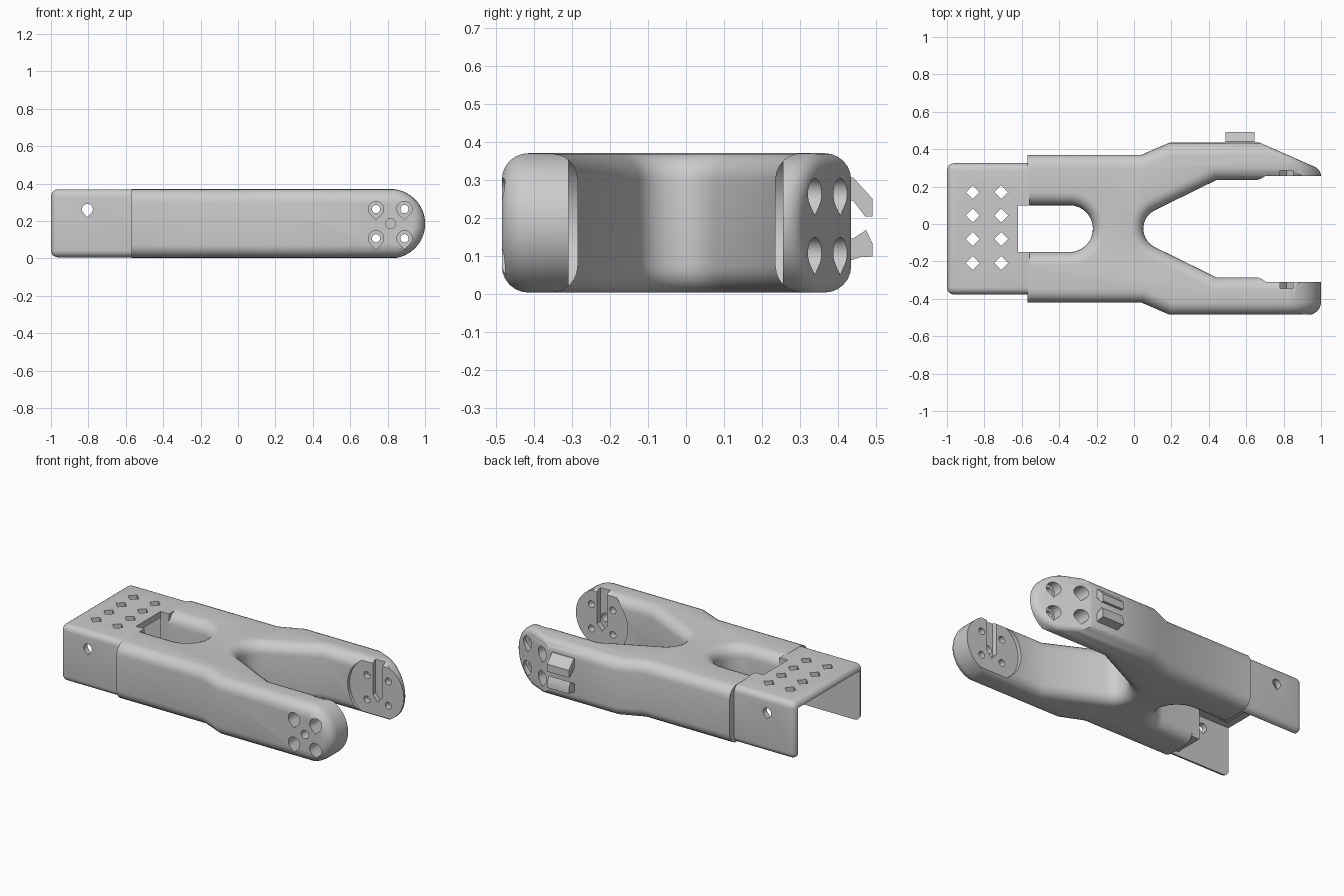
import bpy, bmesh
from math import sin, cos, radians

if "Cube" in bpy.data.objects:
    bpy.data.objects.remove(bpy.data.objects["Cube"])

CY = -0.025            # centre line of the bracket
TX, TZ = 0.815, 0.185  # pivot axis at the fork tips


def arc(cx, cy, r, a0, a1, n):
    return [(cx + r * cos(radians(a0 + (a1 - a0) * i / n)),
             cy + r * sin(radians(a0 + (a1 - a0) * i / n))) for i in range(n + 1)]


def prism(name, pts, axis, a, b, bevel=0, pick=None, seg=6, tweak=None):
    """Extrude a 2D outline along an axis; optionally bevel the picked edges."""
    to3 = {'X': lambda u, v, w: (w, u, v), 'Y': lambda u, v, w: (u, w, v),
           'Z': lambda u, v, w: (u, v, w)}[axis]
    bm = bmesh.new()
    lo = [bm.verts.new(to3(u, v, a)) for u, v in pts]
    hi = [bm.verts.new(to3(u, v, b)) for u, v in pts]
    n = len(pts)
    bm.faces.new(lo)
    bm.faces.new(hi)
    for i in range(n):
        j = (i + 1) % n
        bm.faces.new((lo[i], lo[j], hi[j], hi[i]))
    if tweak:
        tweak(bm, hi)
    bmesh.ops.recalc_face_normals(bm, faces=bm.faces[:])
    if bevel:
        edges = [e for e in bm.edges if pick(e.verts[0].co, e.verts[1].co)]
        bmesh.ops.bevel(bm, geom=edges, offset=bevel, offset_type='OFFSET', segments=seg,
                        profile=0.5, affect='EDGES', clamp_overlap=True)
    me = bpy.data.meshes.new(name)
    bm.to_mesh(me)
    bm.free()
    ob = bpy.data.objects.new(name, me)
    bpy.context.collection.objects.link(ob)
    return ob


def rect(u0, u1, v0, v1):
    return [(u0, v0), (u1, v0), (u1, v1), (u0, v1)]


def teardrop(u, v, r):
    return arc(u, v, r, -45, 225, 18) + [(u, v - r * 1.41)]


def activate(ob):
    bpy.ops.object.select_all(action='DESELECT')
    bpy.context.view_layer.objects.active = ob
    ob.select_set(True)


def boolean(ob, cutter, op='DIFFERENCE'):
    m = ob.modifiers.new('cut', 'BOOLEAN')
    m.operation, m.object, m.solver = op, cutter, 'EXACT'
    cutter.hide_render = True
    activate(ob)
    bpy.ops.object.modifier_apply(modifier=m.name)
    bpy.data.objects.remove(cutter)


# Forked body: half outline mirrored about the centre line
half = arc(0.16, 0, 0.11, 180, 116, 8)
half += [(0.44, 0.26), (1.05, 0.26), (1.05, 0.46), (0.19, 0.46), (0.04, 0.395), (-0.57, 0.395)]
half += arc(-0.57, 0, 0.125, 90, 90, 1)[:1] + arc(-0.345, 0, 0.125, 90, 0, 12)
outline = half + [(x, -y) for x, y in reversed(half[1:-1])]
outline = [(x, y + CY) for x, y in outline]


def rim(p, q):
    ends = any(abs(p.x - x) < 1e-4 and abs(q.x - x) < 1e-4 for x in (-0.57, 1.05))
    return abs(p.z - q.z) < 1e-4 and not ends


body = prism('forked_body', outline, 'Z', 0.003, 0.37, 0.07, rim)

# Rounded fork ends: side profile with half-round tip, sloping on the +y side
R = 0.1855
side = [(0.67, TZ - R)] + arc(TX, TZ, R, -90, 90, 28) + [(0.67, TZ + R), (-1.2, TZ + R), (-1.2, TZ - R)]


def slope_tip(bm, hi):
    bmesh.ops.connect_verts(bm, verts=[hi[0], hi[-3]])
    for v in hi:
        if v.co.x > 0.67:
            v.co.y -= (v.co.x - 0.67) * 0.44


def outer_rim(p, q):
    crease = abs(p.x - 0.67) < 1e-4 and abs(q.x - 0.67) < 1e-4
    left = p.x < -1 and q.x < -1
    back = p.y > 0.2 and q.y > 0.2
    return back and not crease and not left


def front_rim(p, q):
    return p.y < -0.4 and q.y < -0.4 and not (p.x < -1 and q.x < -1)


boolean(body, prism('mask_front', side, 'Y', -0.486, 0.8, 0.07, front_rim), 'INTERSECT')
boolean(body, prism('mask_back', side, 'Y', -0.8, 0.436, 0.035, outer_rim, 4, slope_tip), 'INTERSECT')

# Round seats and pivot slots on the inner faces, screw holes from outside
disc = arc(TX, TZ, 0.2, 0, 360, 48)[:-1]
slot = [(TX - 0.035, 0.5), (TX - 0.035, 0.15), (TX, 0.11), (TX + 0.035, 0.15), (TX + 0.035, 0.5)]
for y_open, seat, slot_y, bore, out in ((-0.1, -0.31, -0.345, -0.355, -0.6),
                                       (0.1, 0.256, 0.285, 0.295, 0.6)):
    boolean(body, prism('seat_cut', disc, 'Y', seat, y_open))
    boolean(body, prism('slot_cut', slot, 'Y', slot_y, y_open))
    for x in (0.738, 0.89):
        for z in (0.107, 0.263):
            boolean(body, prism('bore_cut', teardrop(x, z, 0.041), 'Y', bore, out))
            boolean(body, prism('screw_cut', arc(x, z, 0.022, 0, 360, 20)[:-1], 'Y', y_open, out))
boolean(body, prism('pivot_cut', arc(TX, TZ, 0.027, 0, 360, 24)[:-1], 'Y', -0.1, -0.6))

# Rear channel: rounded box opened below and behind
sleeve = prism('rear_channel', rect(-1.0, -0.56, -0.377, 0.325), 'Z', 0.005, 0.369, 0.038,
               lambda p, q: not (p.x > -0.6 and q.x > -0.6), 5)
boolean(sleeve, prism('inner_cut', rect(-1.2, -0.5, -0.34, 0.288), 'Z', -0.2, 0.33))
boolean(sleeve, prism('notch_cut', rect(-0.62, -0.4, CY - 0.125, CY + 0.125), 'Z', -0.2, 0.6))
for x in (-0.862, -0.71):
    for y in (0.17, 0.045, -0.08, -0.208):
        boolean(sleeve, prism('diamond_cut', arc(x, y, 0.037, 0, 360, 4)[:-1], 'Z', 0.2, 0.6))
for a, b in ((-0.6, -0.2), (0.2, 0.6)):
    boolean(sleeve, prism('side_hole_cut', teardrop(-0.805, 0.262, 0.029), 'Y', a, b))

# Shoulders inside the channel, either side of the slot
shoulders = []
for s, name in ((1, 'left_shoulder'), (-1, 'right_shoulder')):
    y0, y1 = sorted((CY + s * 0.125, CY + s * 0.316))
    shoulders.append(prism(name, rect(-0.62, -0.565, y0, y1), 'Z', 0.03, 0.332))

# Pair of cable hooks on the outer side of the back arm
upper = [(0.42, 0.245), (0.44, 0.245), (0.472, 0.203), (0.491, 0.203), (0.491, 0.25), (0.44, 0.306), (0.42, 0.306)]
lower = [(0.42, 0.085), (0.44, 0.09), (0.46, 0.096), (0.491, 0.098), (0.491, 0.132), (0.474, 0.168), (0.44, 0.145), (0.42, 0.145)]
hooks = [prism('upper_hook', upper, 'X', 0.49, 0.645), prism('lower_hook', lower, 'X', 0.49, 0.645)]

for ob in [body, sleeve] + shoulders + hooks:
    activate(ob)
    bpy.ops.object.shade_smooth_by_angle(angle=radians(32))
